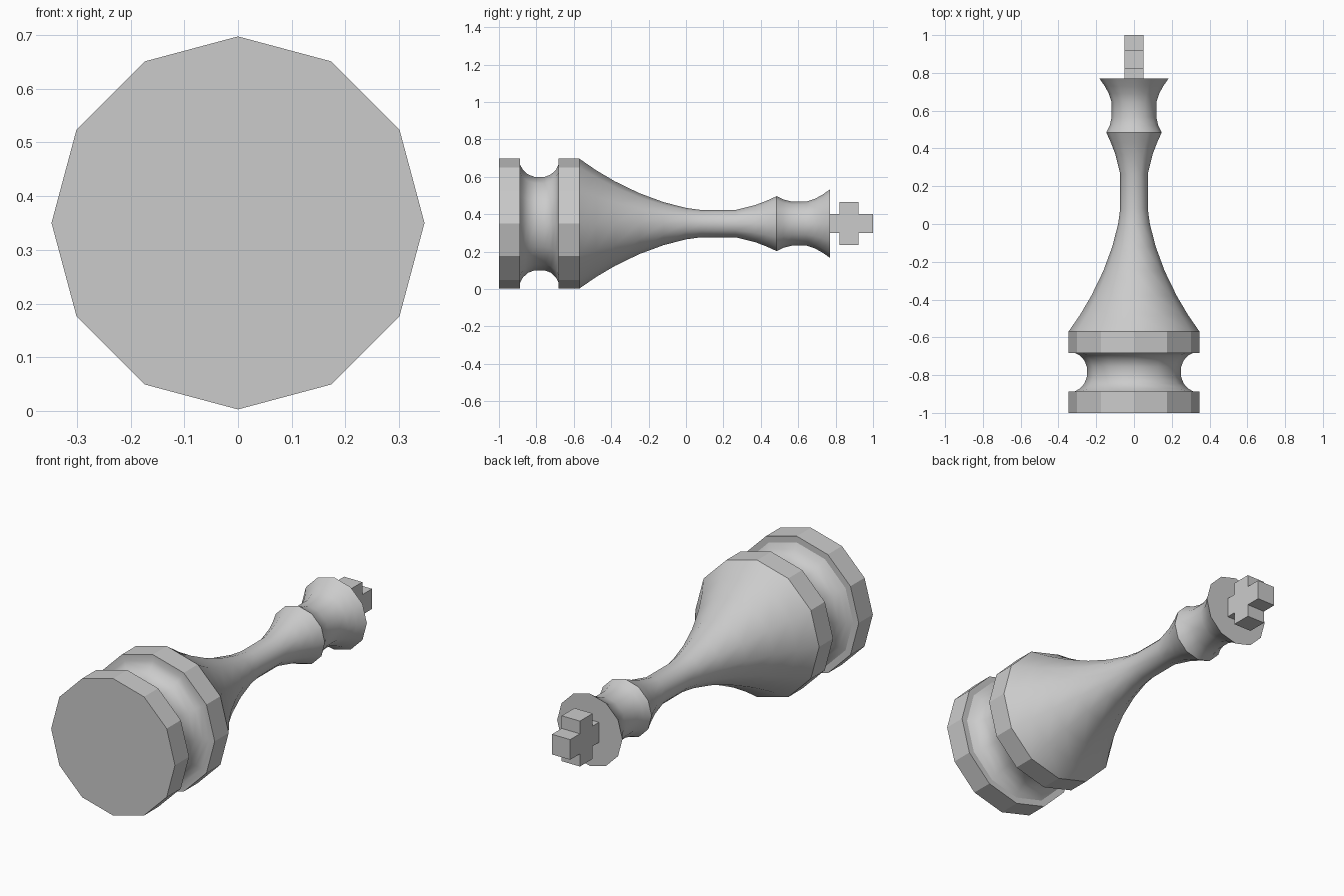
import bpy, bmesh, math
from mathutils import Matrix, Vector

cube = bpy.data.objects.get("Cube")
if cube:
    bpy.data.objects.remove(cube, do_unlink=True)

SIDES = 12
AXIS_Z = 0.35

grey = bpy.data.materials.new("plain_grey")
grey.use_nodes = True
grey.diffuse_color = (0.6, 0.6, 0.6, 1)
grey.node_tree.nodes["Principled BSDF"].inputs["Base Color"].default_value = (0.6, 0.6, 0.6, 1)


def finish(name, bm):
    """Turn a bmesh into a named object with the shared material."""
    bmesh.ops.recalc_face_normals(bm, faces=bm.faces)
    mesh = bpy.data.meshes.new(name)
    bm.to_mesh(mesh)
    bm.free()
    mesh.materials.append(grey)
    obj = bpy.data.objects.new(name, mesh)
    bpy.context.collection.objects.link(obj)
    return obj


def turned(name, profile):
    """Revolve (y, radius) points around the lying piece's long axis."""
    bm = bmesh.new()
    rings = []
    for y, r in profile:
        angles = [math.tau * i / SIDES for i in range(SIDES)]
        rings.append([bm.verts.new((r * math.cos(a), y, AXIS_Z + r * math.sin(a)))
                      for a in angles])
    for a, b in zip(rings, rings[1:]):
        for i in range(SIDES):
            j = (i + 1) % SIDES
            bm.faces.new((a[i], a[j], b[j], b[i]))
    bm.faces.new(rings[0])
    bm.faces.new(rings[-1])
    return finish(name, bm)


# Turned body: foot, groove, collar, flared skirt, waist, neck and crown
foot = [(-1, 0.347), (-0.887, 0.347)]
groove = [(-0.887, 0.315), (-0.872, 0.288), (-0.845, 0.263), (-0.81, 0.25),
          (-0.755, 0.25), (-0.722, 0.263), (-0.695, 0.288), (-0.682, 0.315)]
collar = [(-0.682, 0.347), (-0.57, 0.347)]
skirt = [(-0.48, 0.285), (-0.38, 0.226), (-0.25, 0.163), (-0.12, 0.115), (0, 0.084)]
waist = [(0.08, 0.073), (0.265, 0.073), (0.37, 0.099), (0.43, 0.122), (0.485, 0.147)]
neck = [(0.52, 0.129), (0.565, 0.118), (0.645, 0.118), (0.69, 0.133)]
crown = [(0.73, 0.155), (0.77, 0.183)]
body = turned("turned_body", foot + groove + collar + skirt + waist + neck + crown)

# Smooth the curved runs, keep the straight bands faceted
bpy.ops.object.select_all(action='DESELECT')
body.select_set(True)
bpy.context.view_layer.objects.active = body
bpy.ops.object.shade_smooth_by_angle(angle=math.radians(29.9))

# Cross finial: one plus-shaped outline extruded across x
HALF, ARM = 0.051, 0.115
outline = [(0.77, HALF), (0.82, HALF), (0.82, ARM), (0.922, ARM), (0.922, HALF), (1, HALF)]
outline += [(y, -z) for y, z in reversed(outline)]
bm = bmesh.new()
face = bm.faces.new([bm.verts.new((-HALF, y, AXIS_Z + z)) for y, z in outline])
extruded = bmesh.ops.extrude_face_region(bm, geom=[face])["geom"]
bmesh.ops.translate(bm, vec=(2 * HALF, 0, 0),
                    verts=[v for v in extruded if isinstance(v, bmesh.types.BMVert)])
finish("cross_finial", bm)
